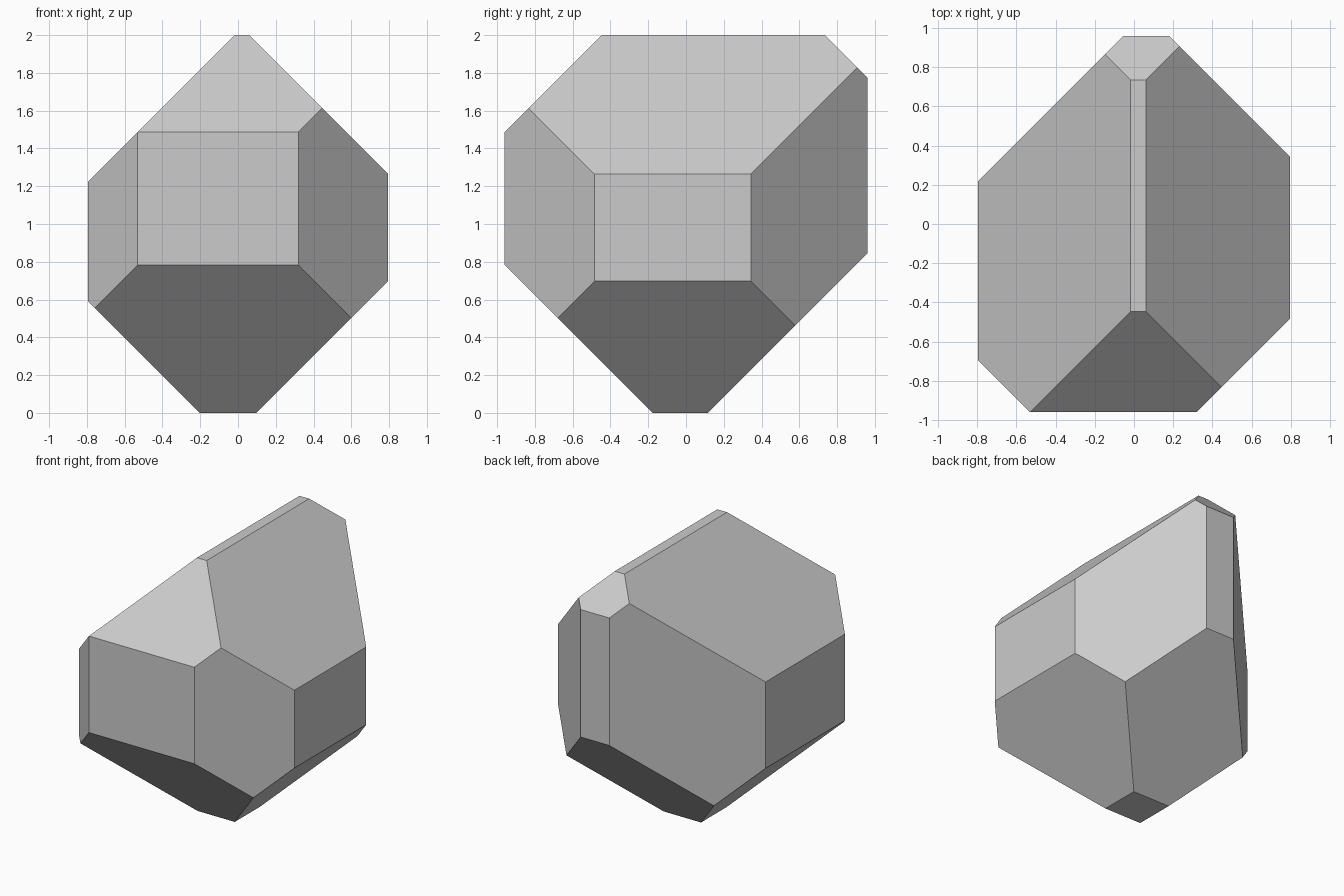
import bpy, bmesh
from mathutils import Vector

if "Cube" in bpy.data.objects:
    bpy.data.objects.remove(bpy.data.objects["Cube"])

HALF_X, HALF_Y, HEIGHT = 0.795, 0.96, 2.0

# Each 45-degree facet: outward normal and its offset (normal . point = offset)
FACETS = [
    ((1, 0, 1), 2.06), ((-1, 0, 1), 2.018), ((1, 0, -1), 0.098), ((-1, 0, -1), 0.202),
    ((0, 1, 1), 2.735), ((0, -1, 1), 2.447), ((0, 1, -1), 0.115), ((0, -1, -1), 0.177),
    ((1, 1, 0), 1.138), ((1, -1, 0), 1.28), ((-1, 1, 0), 1.013), ((-1, -1, 0), 1.492),
]


def cut(bm, normal, offset):
    """Slice off everything beyond the plane and cap the opening."""
    n = Vector(normal)
    res = bmesh.ops.bisect_plane(
        bm, geom=bm.verts[:] + bm.edges[:] + bm.faces[:], dist=1e-5,
        plane_co=n * offset / n.length_squared, plane_no=n, clear_outer=True)
    edges = [e for e in res["geom_cut"] if isinstance(e, bmesh.types.BMEdge)]
    if edges:
        bmesh.ops.contextual_create(bm, geom=edges)


# Bounding block
bm = bmesh.new()
bmesh.ops.create_cube(bm, size=1)
bmesh.ops.scale(bm, vec=(2 * HALF_X, 2 * HALF_Y, HEIGHT), verts=bm.verts)
bmesh.ops.translate(bm, vec=(0, 0, HEIGHT / 2), verts=bm.verts)

# Twelve bevelled facets
for normal, offset in FACETS:
    cut(bm, normal, offset)
bmesh.ops.recalc_face_normals(bm, faces=bm.faces)

mesh = bpy.data.meshes.new("faceted_stone")
bm.to_mesh(mesh)
bm.free()
bpy.context.collection.objects.link(bpy.data.objects.new("faceted_stone", mesh))
